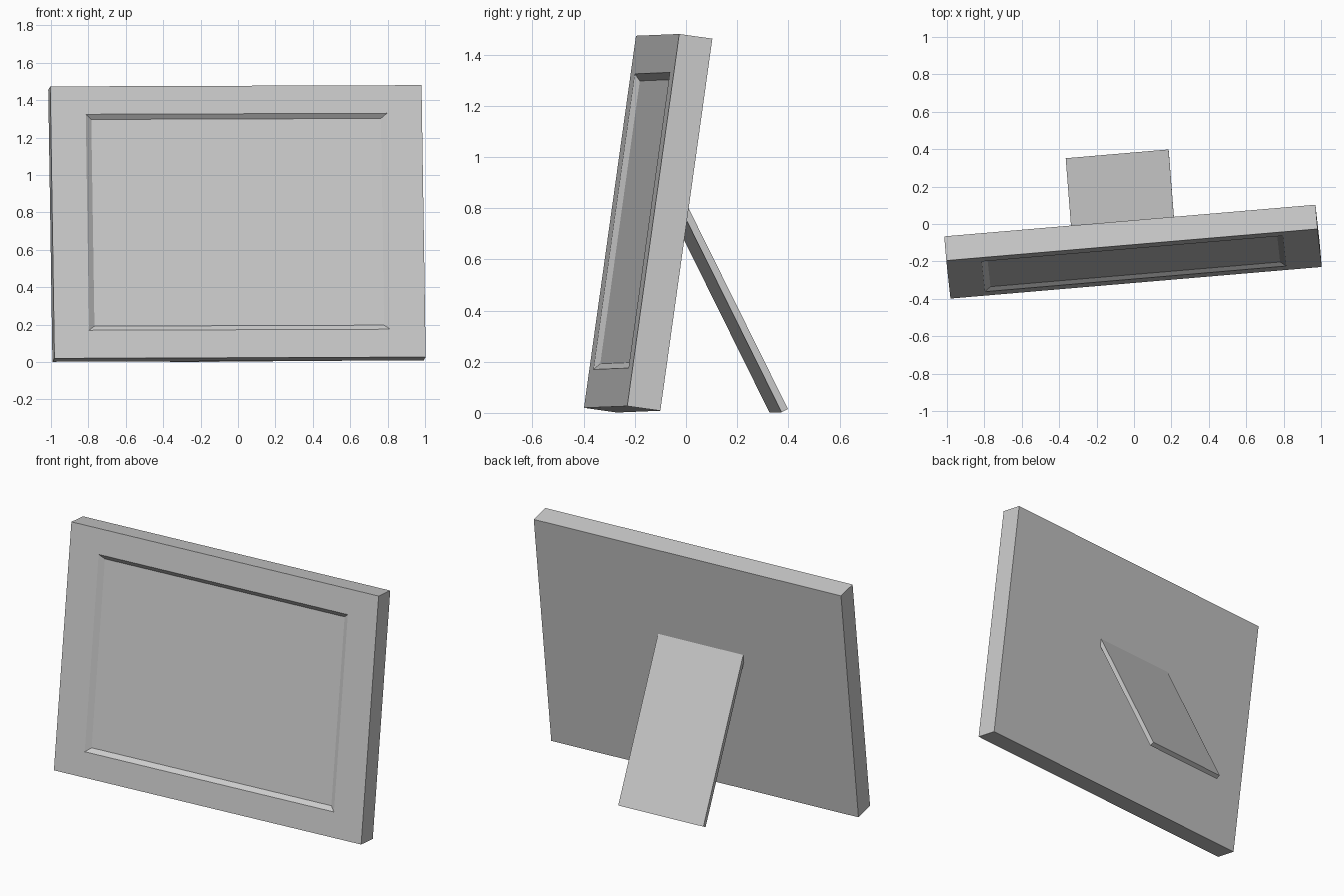
import bpy
import bmesh
from math import radians
from mathutils import Matrix, Vector

cube = bpy.data.objects.get("Cube")
if cube:
    bpy.data.objects.remove(cube, do_unlink=True)

grey = bpy.data.materials.new("plain grey")
grey.use_nodes = True
colour = (0.6, 0.6, 0.6, 1)
grey.diffuse_color = colour
grey.node_tree.nodes["Principled BSDF"].inputs["Base Color"].default_value = colour


def placed(location, lean):
    """Shared turn and slight roll of the model, with the part's own lean."""
    return (Matrix.Translation(location)
            @ Matrix.Rotation(radians(4.87), 4, 'Z')
            @ Matrix.Rotation(radians(-0.2), 4, 'Y')
            @ Matrix.Rotation(radians(lean), 4, 'X'))


def box(size, centre):
    bm = bmesh.new()
    bmesh.ops.create_cube(bm, size=1)
    bmesh.ops.scale(bm, vec=size, verts=bm.verts)
    bmesh.ops.translate(bm, vec=centre, verts=bm.verts)
    return bm


def finish(name, bm, matrix):
    bmesh.ops.recalc_face_normals(bm, faces=bm.faces)
    mesh = bpy.data.meshes.new(name)
    bm.to_mesh(mesh)
    bm.free()
    mesh.materials.append(grey)
    obj = bpy.data.objects.new(name, mesh)
    obj.matrix_world = matrix
    bpy.context.collection.objects.link(obj)


# Picture frame: front face at local y = 0, leaning back
width, depth, height = 1.992, 0.131, 1.468
bm = box((width, depth, height), (0, depth / 2, 0))
front = min(bm.faces, key=lambda f: f.calc_center_median().y)

# Border, then sloped rim down to the recessed picture panel
for half_w, half_h, sink in ((0.808, 0.583, 0), (0.777, 0.558, 0.021)):
    bmesh.ops.inset_individual(bm, faces=[front], thickness=0.02)
    for v in front.verts:
        v.co = Vector((half_w if v.co.x > 0 else -half_w, sink,
                       half_h if v.co.z > 0 else -half_h))
finish("picture_frame", bm, placed((0, -0.2125, 0.75), -8))

# Rear stand: slanted board whose top end is sunk into the frame's back
length, thick = 1.03, 0.028
bm = box((0.552, thick, length), (0, -thick / 2, length / 2))
finish("rear_stand", bm, placed((-0.09, 0.375, 0.014), 26.4))
